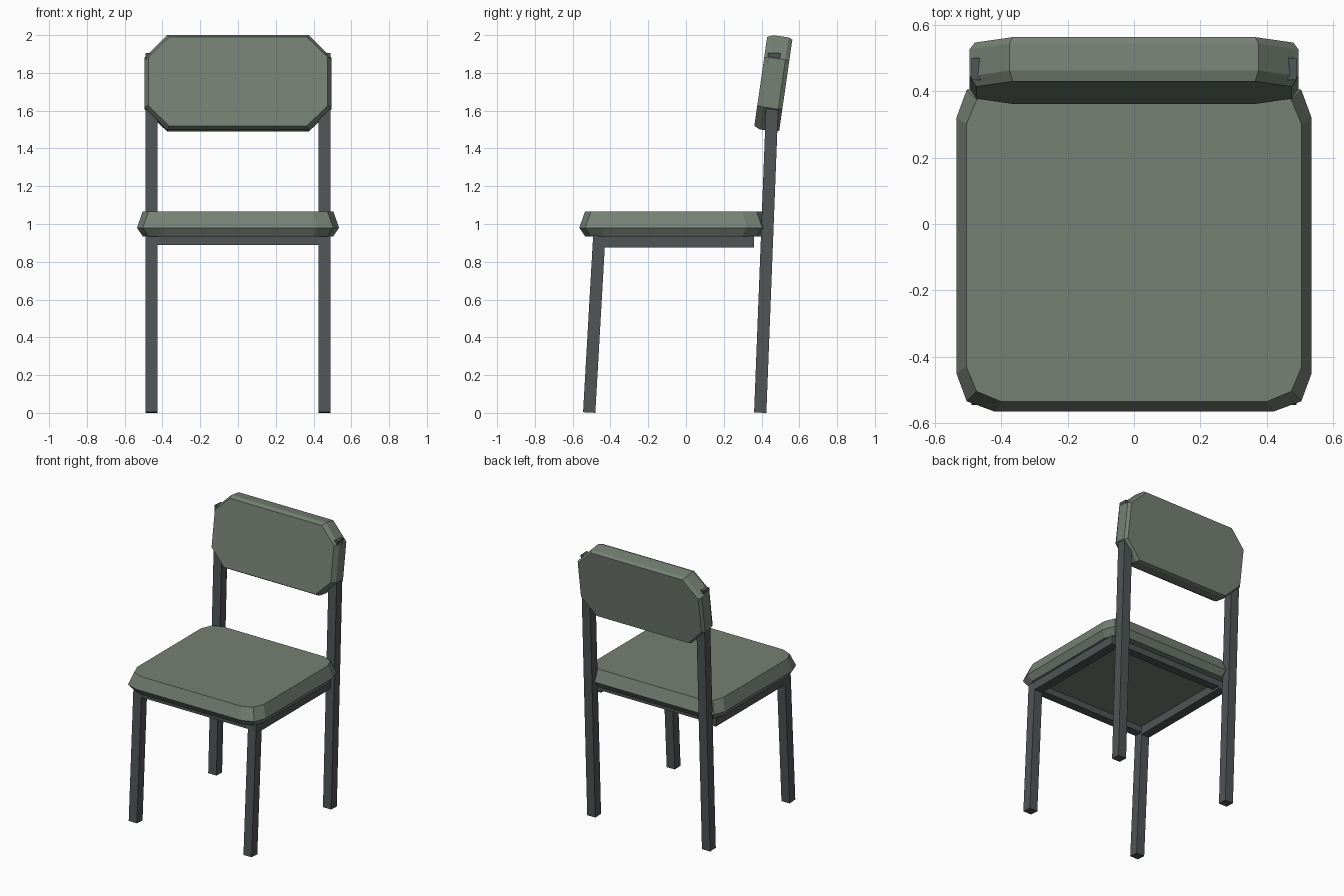
import bpy, bmesh, math
from mathutils import Vector, Matrix

if "Cube" in bpy.data.objects:
    bpy.data.objects.remove(bpy.data.objects["Cube"], do_unlink=True)


def material(name, rgb):
    m = bpy.data.materials.new(name)
    m.use_nodes = True
    m.diffuse_color = (*rgb, 1)
    bsdf = m.node_tree.nodes["Principled BSDF"]
    bsdf.inputs["Base Color"].default_value = (*rgb, 1)
    bsdf.inputs["Roughness"].default_value = 0.8
    return m


GREEN = material("sage green upholstery", (0.18, 0.22, 0.175))
METAL = material("dark grey metal", (0.08, 0.09, 0.093))


def add_object(name, bm, mat, matrix=Matrix()):
    bmesh.ops.recalc_face_normals(bm, faces=bm.faces)
    mesh = bpy.data.meshes.new(name)
    bm.to_mesh(mesh)
    bm.free()
    mesh.materials.append(mat)
    obj = bpy.data.objects.new(name, mesh)
    obj.matrix_world = matrix
    bpy.context.collection.objects.link(obj)
    return obj


def box(name, lo, hi):
    lo, hi = Vector(lo), Vector(hi)
    bm = bmesh.new()
    bmesh.ops.create_cube(bm, size=1)
    bmesh.ops.scale(bm, vec=hi - lo, verts=bm.verts)
    bmesh.ops.translate(bm, vec=(lo + hi) / 2, verts=bm.verts)
    return add_object(name, bm, METAL)


def leg(name, foot, top, width=0.065):
    """Square tube leaning between two centre points."""
    foot, top = Vector(foot), Vector(top)
    axis = top - foot
    bm = bmesh.new()
    bmesh.ops.create_cube(bm, size=1)
    bmesh.ops.scale(bm, vec=(width, width, axis.length), verts=bm.verts)
    lean = Matrix.Rotation(-math.atan2(axis.y, axis.z), 4, 'X')
    return add_object(name, bm, METAL, Matrix.Translation((foot + top) / 2) @ lean)


def corner_outline(w, h, cut, bulge):
    """Rectangle with cut corners; bulge > 0 adds a middle corner point."""
    pts = []
    for sx, sy in ((1, 1), (-1, 1), (-1, -1), (1, -1)):
        corner = [(w, h - cut), (w - cut, h)]
        if bulge:
            corner.insert(1, (w - bulge, h - bulge))
        if sx * sy < 0:
            corner.reverse()
        pts += [(sx * x, sy * y) for x, y in corner]
    return pts


def cushion(name, rings, bulge, matrix):
    """Bridge cut-corner outlines, each ring being (height, w, h, cut)."""
    bm = bmesh.new()
    loops = []
    for z, w, h, cut in rings:
        loops.append([bm.verts.new((x, y, z)) for x, y in corner_outline(w, h, cut, bulge)])
    for a, b in zip(loops, loops[1:]):
        n = len(a)
        for i in range(n):
            j = (i + 1) % n
            bm.faces.new((a[i], a[j], b[j], b[i]))
    bm.faces.new(loops[0])
    bm.faces.new(loops[-1])
    return add_object(name, bm, GREEN, matrix)


# Seat cushion, widest just above its underside
cushion("seat", [(0.935, 0.505, 0.47, 0.105),
                 (0.98, 0.535, 0.50, 0.115),
                 (1.065, 0.505, 0.47, 0.105)],
        0.031, Matrix.Translation((0, -0.065, 0)))

# Backrest cushion, leaning back, local z pointing forward
lean = Matrix.Rotation(math.radians(90 - 8.2), 4, 'X')
cushion("backrest", [(-0.067, 0.48, 0.243, 0.115),
                     (-0.046, 0.495, 0.252, 0.12),
                     (0.036, 0.495, 0.252, 0.12),
                     (0.067, 0.475, 0.238, 0.11)],
        0, Matrix.Translation((0, 0.462, 1.745)) @ lean)

# Legs and side rails
for side, s in (("left", 1), ("right", -1)):
    x = s * 0.4575
    leg(f"front_leg_{side}", (x, -0.5125, 0.002), (x, -0.459, 0.94))
    leg(f"rear_leg_{side}", (x, 0.393, 0.001), (x, 0.467, 1.905))
    box(f"side_rail_{side}", (x - 0.0325, -0.46, 0.875), (x + 0.0325, 0.36, 0.937))

# Cross rails under the seat
box("front_rail", (-0.43, -0.49, 0.89), (0.43, -0.43, 0.937))
box("rear_rail", (-0.43, 0.30, 0.89), (0.43, 0.36, 0.937))
